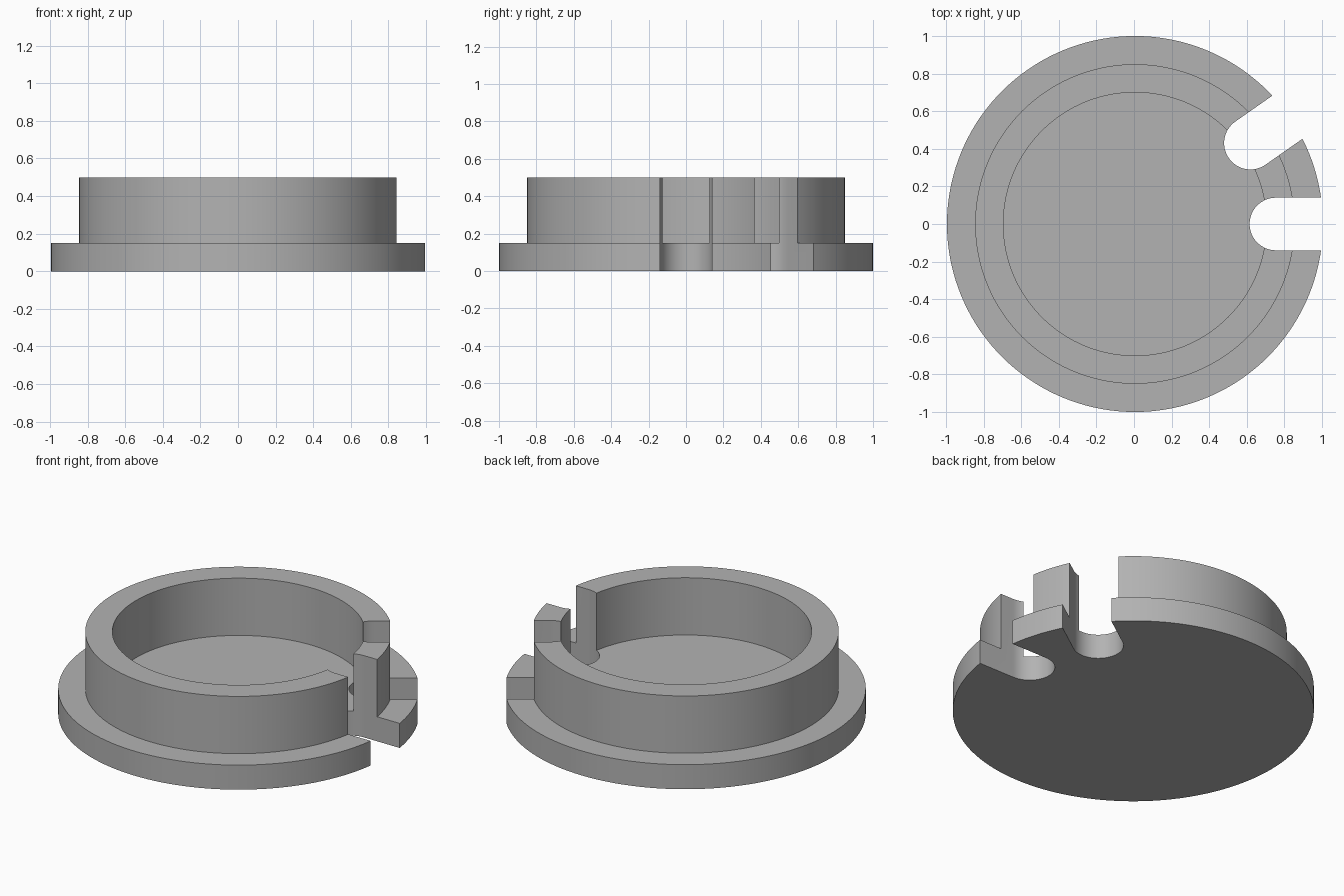
import bpy
import bmesh
from math import cos, sin, pi, radians
from mathutils import Matrix, Vector

cube = bpy.data.objects.get("Cube")
if cube:
    bpy.data.objects.remove(cube, do_unlink=True)

SHIFT = Vector((0.005, 0, 0))   # the open slot shortens the +x side slightly
SLOT_RADIUS = 0.14
SLOT_CENTRE = 0.75

grey = bpy.data.materials.new("plain grey")
grey.use_nodes = True
colour = (0.45, 0.45, 0.45, 1)
grey.diffuse_color = colour
grey.node_tree.nodes["Principled BSDF"].inputs["Base Color"].default_value = colour


def add_object(name, bm):
    bmesh.ops.recalc_face_normals(bm, faces=bm.faces)
    mesh = bpy.data.meshes.new(name)
    bm.to_mesh(mesh)
    bm.free()
    obj = bpy.data.objects.new(name, mesh)
    bpy.context.collection.objects.link(obj)
    mesh.materials.append(grey)
    return obj


def lathe(name, profile, steps=144):
    """Turn a radius/height profile about z and cap both ends."""
    bm = bmesh.new()
    verts = [bm.verts.new((r, 0, z)) for r, z in profile]
    edges = [bm.edges.new(pair) for pair in zip(verts, verts[1:])]
    bmesh.ops.spin(bm, geom=verts + edges, cent=(0, 0, 0), axis=(0, 0, 1),
                   angle=2 * pi, steps=steps)
    bmesh.ops.remove_doubles(bm, verts=bm.verts, dist=0.0001)
    bmesh.ops.holes_fill(bm, edges=[e for e in bm.edges if e.is_boundary])
    bmesh.ops.translate(bm, verts=bm.verts, vec=SHIFT)
    return add_object(name, bm)


def slot_cutter(name, angle, steps=32):
    """Round-ended prism that opens outwards along the given direction."""
    bm = bmesh.new()
    arc = [pi / 2 + pi * i / steps for i in range(steps + 1)]
    outline = [(SLOT_CENTRE + SLOT_RADIUS * cos(a), SLOT_RADIUS * sin(a)) for a in arc]
    outline += [(1.3, -SLOT_RADIUS), (1.3, SLOT_RADIUS)]
    base = bm.faces.new([bm.verts.new((x, y, -0.2)) for x, y in outline])
    top = bmesh.ops.extrude_face_region(bm, geom=[base])["geom"]
    bmesh.ops.translate(bm, verts=[v for v in top if isinstance(v, bmesh.types.BMVert)],
                        vec=(0, 0, 1))
    bm.transform(Matrix.Translation(SHIFT) @ Matrix.Rotation(angle, 4, "Z"))
    cutter = add_object(name, bm)
    cutter.hide_render = True
    return cutter


# Flanged cup: wide base flange, raised wall and flat floor
cup = lathe("flanged_cup", [(1, 0), (1, 0.15), (0.85, 0.15), (0.85, 0.5),
                            (0.7, 0.5), (0.7, 0.15)])
bpy.context.view_layer.objects.active = cup

# Two round-ended slots through flange and wall
for name, degrees in (("side_slot", 0), ("angled_slot", 35)):
    cutter = slot_cutter(name, radians(degrees))
    cut = cup.modifiers.new(name, "BOOLEAN")
    cut.operation = "DIFFERENCE"
    cut.solver = "EXACT"
    cut.object = cutter
    bpy.ops.object.modifier_apply(modifier=cut.name)
    bpy.data.objects.remove(cutter, do_unlink=True)

# Smooth the curved walls and keep the rims crisp
bpy.ops.object.select_all(action="DESELECT")
cup.select_set(True)
bpy.ops.object.shade_smooth_by_angle(angle=radians(30))
